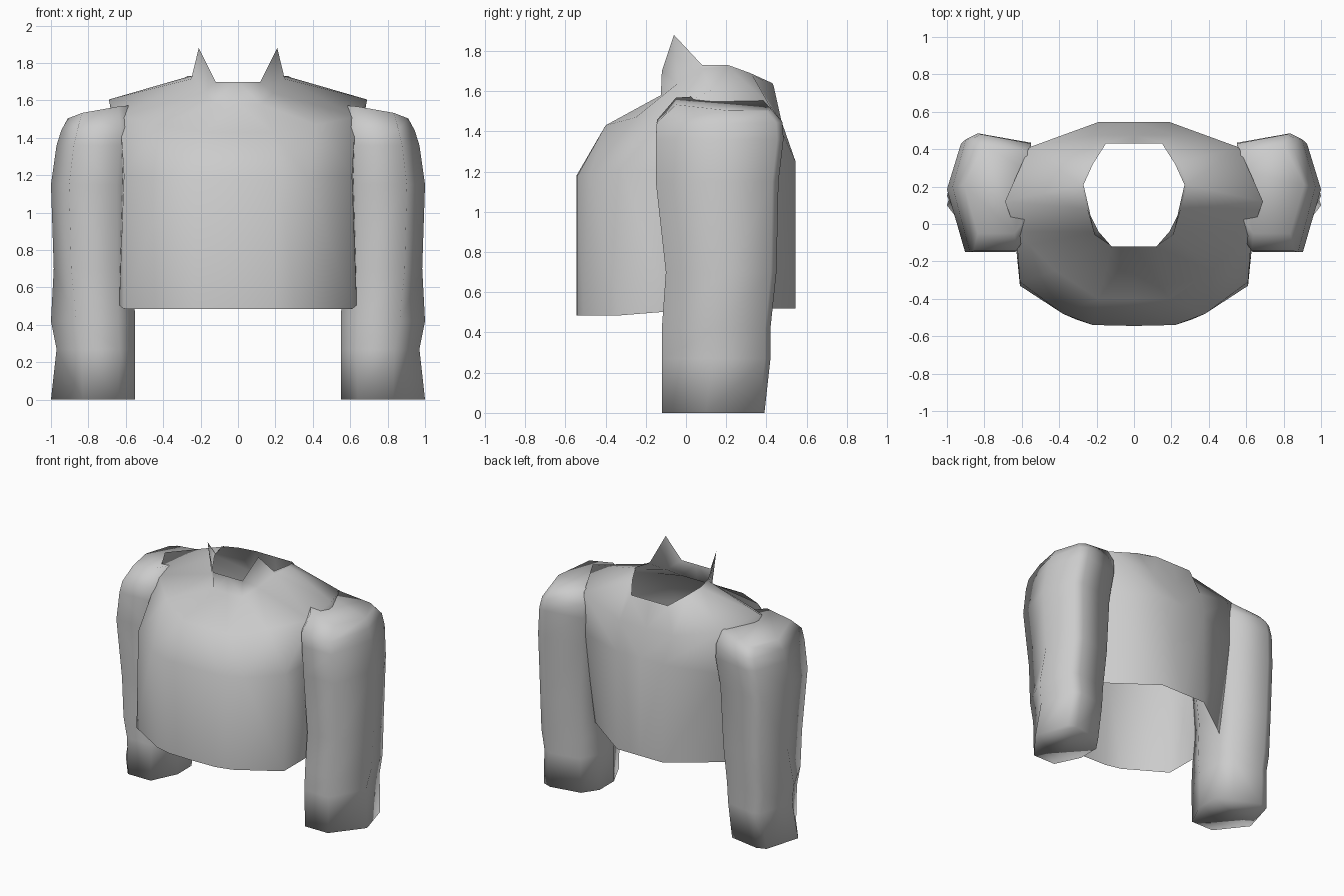
import bpy
import bmesh

cube = bpy.data.objects.get("Cube")
if cube:
    bpy.data.objects.remove(cube, do_unlink=True)

grey = bpy.data.materials.new("plain grey")
grey.use_nodes = True
COLOUR = (0.6, 0.6, 0.6, 1)
grey.diffuse_color = COLOUR
grey.node_tree.nodes["Principled BSDF"].inputs["Base Color"].default_value = COLOUR


def loft(name, rows, closed=False, mirror=False):
    """Skin a list of equally long point rows, then shade it smooth."""
    bm = bmesh.new()
    grid = [[bm.verts.new(p) for p in row] for row in rows]
    n = len(grid[0])
    for a, b in zip(grid, grid[1:]):
        for i in range(n if closed else n - 1):
            j = (i + 1) % n
            bm.faces.new((a[i], a[j], b[j], b[i]))
    if closed:
        bm.faces.new(grid[0])
        bm.faces.new(grid[-1])
    if mirror:
        source = bm.verts[:] + bm.edges[:] + bm.faces[:]
        copy = bmesh.ops.duplicate(bm, geom=source)["geom"]
        for v in copy:
            if isinstance(v, bmesh.types.BMVert):
                v.co.x *= -1
        bmesh.ops.remove_doubles(bm, verts=bm.verts[:], dist=0.001)
    bmesh.ops.recalc_face_normals(bm, faces=bm.faces[:])
    for face in bm.faces:
        face.smooth = True
    mesh = bpy.data.meshes.new(name)
    bm.to_mesh(mesh)
    bm.free()
    mesh.materials.append(grey)
    obj = bpy.data.objects.new(name, mesh)
    bpy.context.collection.objects.link(obj)


# Torso: half rings from front centre to back centre, open at neck and hem;
# the top ring is a collar with a raised point on each side
collar = [(0, -.12, 1.7), (.12, -.12, 1.7), (.21, -.06, 1.88), (.24, .08, 1.73),
          (.27, .21, 1.73), (.22, .32, 1.69), (.15, .43, 1.64), (0, .43, 1.64)]
neck = [(0, -.125, 1.58), (.12, -.125, 1.58), (.19, -.04, 1.64), (.25, .08, 1.715),
        (.285, .21, 1.722), (.24, .33, 1.68), (.155, .435, 1.63), (0, .435, 1.63)]
yoke = [(0, -.4, 1.43), (.19, -.4, 1.43), (.42, -.25, 1.47), (.63, -.04, 1.515),
        (.69, .12, 1.605), (.56, .41, 1.54), (.22, .475, 1.45), (0, .475, 1.45)]
chest = [(0, -.545, 1.18), (.22, -.54, 1.18), (.38, -.48, 1.18), (.61, -.31, 1.2),
         (.62, .05, 1.2), (.57, .38, 1.22), (.19, .545, 1.25), (0, .545, 1.25)]
hem = [(0, -.545, .485), (.19, -.54, .485), (.31, -.51, .485), (.61, -.33, .485),
       (.635, -.08, .505), (.57, .27, .52), (.19, .545, .52), (0, .545, .52)]
loft("torso", [collar, neck, yoke, chest, hem], mirror=True)


# Sleeves: eight sided rings, given as height, inner x, outer x, front y, back y;
# the cuff is rounder than the shoulder, and the top slopes out and back
def ring(z, xi, xo, y0, y1, slope=0, tilt=0, corner=.78, outer=.55, chamfer=0):
    w, d = xo - xi, y1 - y0
    shape = [(0, .2 + chamfer), (.2, 0), (corner, 0), (1, outer),
             (.83, .95), (.68, 1), (chamfer, .92), (0, .7)]
    return [(xi + w * u, y0 + d * v, z + slope * (1 - u) - tilt * v) for u, v in shape]


sleeve = [
    ring(0, .55, 1, -.12, .39, corner=.62, outer=.43, chamfer=.17),
    ring(.27, .55, .97, -.12, .42, corner=.68, outer=.46, chamfer=.15),
    ring(.42, .55, 1, -.12, .42, corner=.7, outer=.5, chamfer=.12),
    ring(.7, .56, .985, -.1, .45, chamfer=.08),
    ring(1.15, .56, 1, -.15, .46, chamfer=.03),
    ring(1.36, .55, .97, -.15, .485),
    ring(1.44, .55, .945, -.145, .48, .02),
    ring(1.52, .57, .91, -.05, .425, .06, .03),
]
for name, side in (("left_sleeve", 1), ("right_sleeve", -1)):
    rows = [[(side * x, y, z) for x, y, z in row] for row in sleeve]
    loft(name, rows, closed=True)
